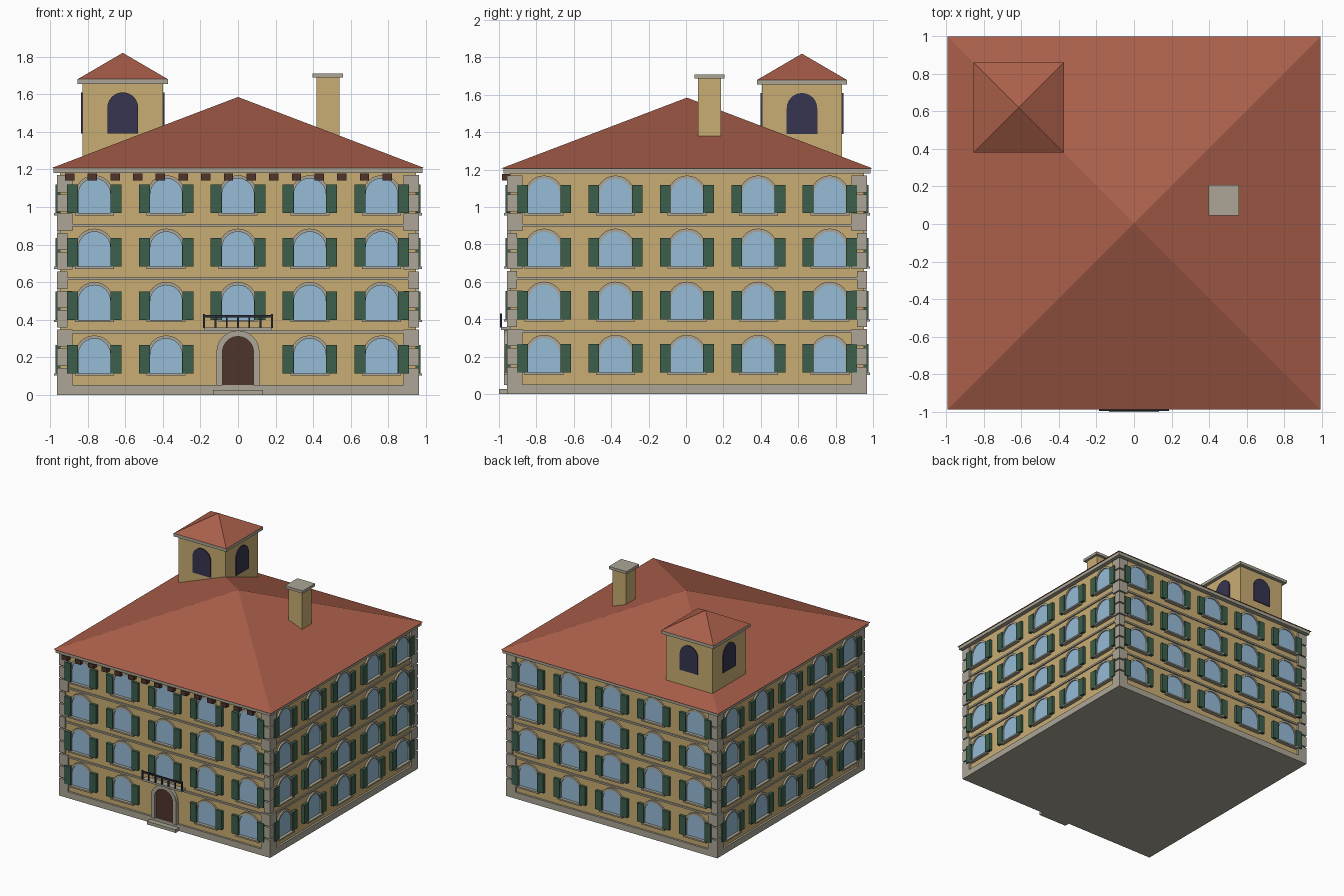
import bpy, bmesh, math
from mathutils import Matrix, Vector

if "Cube" in bpy.data.objects:
    bpy.data.objects.remove(bpy.data.objects["Cube"])

# ---- palette (sRGB bytes converted to linear) ----
def mat(name, *rgb):
    m = bpy.data.materials.new(name)
    lin = [((c / 255 + 0.055) / 1.055) ** 2.4 for c in rgb]
    m.diffuse_color = (*lin, 1)
    m.use_nodes = True
    m.node_tree.nodes["Principled BSDF"].inputs["Base Color"].default_value = m.diffuse_color
    return m

WALL = mat("ochre plaster", 201, 174, 115)
STONE = mat("pale stone", 172, 166, 150)
ROOF = mat("terracotta", 170, 95, 74)
GREEN = mat("shutter green", 60, 94, 76)
GLASS = mat("window blue", 150, 187, 214)
WOOD = mat("dark wood", 78, 51, 44)
NAVY = mat("dark opening", 54, 53, 80)
IRON = mat("wrought iron", 42, 44, 56)

CY = 0.005          # building centre in y
W = 0.947           # wall half width
FLOOR = 0.284       # storey pitch
parts = {}

def part(name, material):
    if name not in parts:
        parts[name] = (bmesh.new(), material)
    return parts[name][0]

def box(name, material, lo, hi, M=Matrix()):
    lo, hi = Vector(lo), Vector(hi)
    S = Matrix.Diagonal((*(hi - lo), 1))
    bmesh.ops.create_cube(part(name, material), size=1,
                          matrix=M @ Matrix.Translation((lo + hi) / 2) @ S)

def prism(name, material, pts, d0, d1, M):
    """Extrude an (x, z) outline from distance d0 to d1 in front of the centre."""
    bm = part(name, material)
    a = [bm.verts.new(M @ Vector((x, -d0, z))) for x, z in pts]
    b = [bm.verts.new(M @ Vector((x, -d1, z))) for x, z in pts]
    n = len(pts)
    faces = [bm.faces.new(a), bm.faces.new(b[::-1])]
    faces += [bm.faces.new((a[i], b[i], b[(i + 1) % n], a[(i + 1) % n])) for i in range(n)]
    bmesh.ops.recalc_face_normals(bm, faces=faces)

def arch(x, z, r, spring, n=12):
    arc = [(x + r * math.cos(math.pi * i / n), spring + r * math.sin(math.pi * i / n))
           for i in range(n + 1)]
    return [(x + r, z)] + arc + [(x - r, z)]

def surround(x, z, r0, r1, spring):
    return arch(x, z, r1, spring) + arch(x, z, r0, spring)[::-1]

def pyramid(name, material, x, y, half, z0, z1):
    bm = part(name, material)
    bmesh.ops.create_cone(bm, cap_ends=True, segments=4, radius1=half * math.sqrt(2), radius2=0,
                          depth=z1 - z0, matrix=Matrix.Translation((x, y, (z0 + z1) / 2))
                          @ Matrix.Rotation(math.pi / 4, 4, 'Z'))
    bmesh.ops.remove_doubles(bm, verts=bm.verts, dist=1e-5)

def block(name, material, x, y, half, z0, z1):
    box(name, material, (x - half, y - half, z0), (x + half, y + half, z1))

def side(k, x=0, y=CY):
    return Matrix.Translation((x, y, 0)) @ Matrix.Rotation(k * math.pi / 2, 4, 'Z')

# ---- main mass ----
block("walls", WALL, 0, CY, W, 0.04, 1.19)
block("plinth", STONE, 0, CY, 0.963, 0, 0.052)
for i in range(1, 4):
    block("string_courses", STONE, 0, CY, 0.957, 0.05 + FLOOR * i - 0.006, 0.05 + FLOOR * i + 0.008)
block("eave_cornice", STONE, 0, CY, 0.982, 1.18, 1.207)
pyramid("main_roof", ROOF, 0, CY, 0.992, 1.207, 1.585)

# ---- windows on all four sides ----
for k in range(4):
    M = side(k)
    for row in range(4):
        z = 0.115 + FLOOR * row
        for col in range(5):
            if k == 0 and row == 0 and col == 2:
                continue                      # the door goes here
            x = (col - 2) * 0.382
            prism("window_glass", GLASS, arch(x, z, 0.087, z + 0.1), W - 0.01, W + 0.006, M)
            prism("window_frames", STONE, surround(x, z, 0.085, 0.102, z + 0.1), W - 0.01, W + 0.014, M)
            box("window_sills", STONE, (x - 0.104, -0.978, z - 0.012), (x + 0.104, -W + 0.01, z), M)
            for s in (-1, 1):
                x0, x1 = sorted((x + s * 0.087, x + s * 0.145))
                box("shutters", GREEN, (x0, -0.971, z), (x1, -W + 0.01, z + 0.152), M)
    # corner quoins, alternating long and short
    for i in range(11):
        z0 = 0.052 + i * 0.1026
        w = 0.083 if i % 2 == 0 else 0.055
        box("corner_quoins", STONE, (-0.963, -0.963, z0), (-0.963 + w, -0.963 + w, z0 + 0.092), M)

# ---- entrance ----
F = side(0)
prism("door", WOOD, arch(0, 0.05, 0.085, 0.23), W - 0.01, W + 0.01, F)
prism("door_surround", STONE, surround(0, 0.05, 0.083, 0.115, 0.228), W - 0.01, W + 0.03, F)
box("door_step", STONE, (-0.132, -1.0, 0), (0.132, -0.9, 0.026))

# ---- balcony ----
box("balcony_slab", STONE, (-0.18, -0.99, 0.343), (0.18, -0.93, 0.359))
box("balcony_railing", IRON, (-0.185, -0.995, 0.411), (0.185, -0.985, 0.425))
for i in range(7):
    x = -0.18 + i * 0.06
    box("balcony_railing", IRON, (x - 0.005, -0.994, 0.357), (x + 0.005, -0.986, 0.415))
for s in (-1, 1):
    x = s * 0.18
    box("balcony_railing", IRON, (x - 0.005, -0.994, 0.357), (x + 0.005, -0.984, 0.43))

# ---- eave brackets along the front ----
for i in range(15):
    x = -0.895 + i * 0.1206
    box("eave_brackets", WOOD, (x - 0.025, -0.983, 1.142), (x + 0.025, -0.93, 1.178))

# ---- roof tower ----
TX, TY = -0.613, 0.62
block("tower_walls", WALL, TX, TY, 0.213, 1.2, 1.66)
block("tower_cornice", STONE, TX, TY, 0.24, 1.655, 1.68)
pyramid("tower_roof", ROOF, TX, TY, 0.24, 1.68, 1.82)
for k in range(4):
    prism("tower_openings", NAVY, arch(0, 1.392, 0.082, 1.528), 0.2, 0.221, side(k, TX, TY))

# ---- chimney ----
block("chimney_shaft", WALL, 0.478, 0.126, 0.061, 1.3, 1.69)
block("chimney_cap", STONE, 0.478, 0.126, 0.081, 1.688, 1.71)

# ---- turn the collected parts into objects ----
for name, (bm, material) in parts.items():
    me = bpy.data.meshes.new(name)
    bm.to_mesh(me)
    bm.free()
    me.materials.append(material)
    bpy.context.collection.objects.link(bpy.data.objects.new(name, me))
